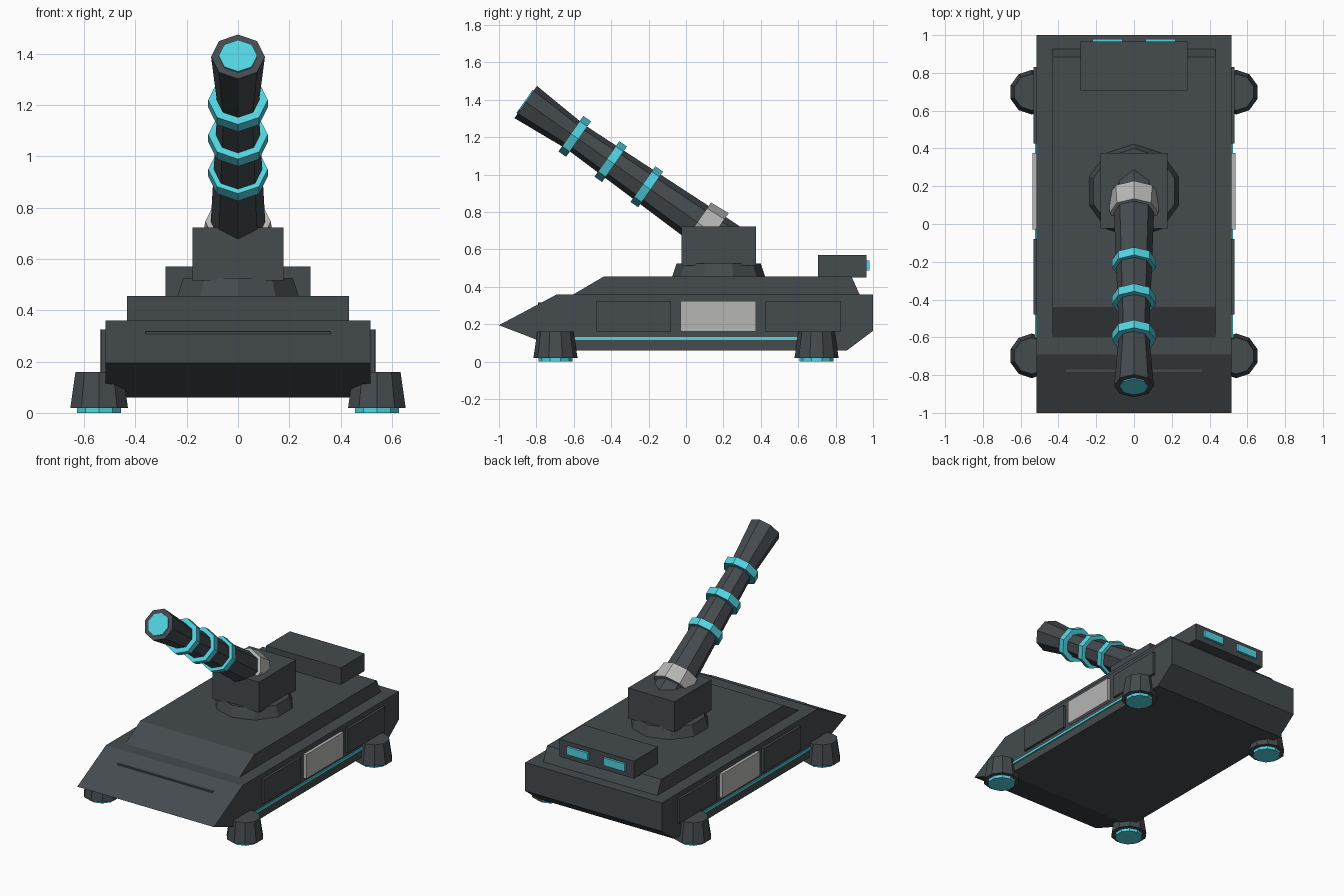
import bpy
import math
from mathutils import Vector, Matrix

if "Cube" in bpy.data.objects:
    bpy.data.objects.remove(bpy.data.objects["Cube"])


def material(name, rgb):
    m = bpy.data.materials.new(name)
    m.diffuse_color = (*rgb, 1)
    m.use_nodes = True
    m.node_tree.nodes["Principled BSDF"].inputs["Base Color"].default_value = m.diffuse_color
    return m


DARK = material("dark steel", (0.058, 0.069, 0.077))
CYAN = material("cyan glow", (0.085, 0.66, 0.76))
GREY = material("light grey", (0.47, 0.465, 0.46))


def add(name, verts, faces, mat):
    me = bpy.data.meshes.new(name)
    me.from_pydata(verts, [], faces)
    me.materials.append(mat)
    ob = bpy.data.objects.new(name, me)
    bpy.context.collection.objects.link(ob)
    return ob


def extrude_x(name, profile, half_width, mat, x=0):
    """Extrude a (y, z) outline, given counter-clockwise seen from +x."""
    n = len(profile)
    verts = [(x + s * half_width, y, z) for s in (-1, 1) for y, z in profile]
    faces = [tuple(reversed(range(n))), tuple(range(n, 2 * n))]
    faces += [(i, (i + 1) % n, n + (i + 1) % n, n + i) for i in range(n)]
    return add(name, verts, faces, mat)


def box(name, x0, x1, y0, y1, z0, z1, mat):
    return extrude_x(name, [(y0, z0), (y1, z0), (y1, z1), (y0, z1)],
                     (x1 - x0) / 2, mat, (x0 + x1) / 2)


def turned(name, sides, profile, mat, matrix):
    """Faceted solid of revolution from (radius, height) pairs, one corner on local +y."""
    verts, faces = [], []
    for r, h in profile:
        for i in range(sides):
            a = math.pi / 2 + 2 * math.pi * i / sides
            verts.append(matrix @ Vector((r * math.cos(a), r * math.sin(a), h)))
    for k in range(len(profile) - 1):
        for i in range(sides):
            j = (i + 1) % sides
            faces.append((k * sides + i, k * sides + j, (k + 1) * sides + j, (k + 1) * sides + i))
    faces.append(tuple(reversed(range(sides))))
    faces.append(tuple(range((len(profile) - 1) * sides, len(profile) * sides)))
    return add(name, verts, faces, mat)


# Wedge-nosed hull and raised deck
extrude_x("hull", [(-1, 0.195), (-0.65, 0.06), (0.86, 0.06), (1, 0.165),
                   (1, 0.36), (-0.69, 0.36)], 0.517, DARK)
extrude_x("upper_deck", [(-0.61, 0.355), (0.93, 0.355), (0.885, 0.455), (-0.44, 0.455)],
          0.432, DARK)
box("nose_strip", -0.36, 0.36, -0.79, -0.74, 0.298, 0.317, DARK)

# Rear engine box with two lights
box("engine_box", -0.283, 0.283, 0.707, 0.965, 0.45, 0.57, DARK)
for s in (-1, 1):
    box("rear_light", s * 0.14 - 0.08, s * 0.14 + 0.08, 0.96, 0.98, 0.487, 0.54, CYAN)

# Side panels, glowing stripes and hover pods
for s in (-1, 1):
    def side_plate(name, out, y0, y1, z0, z1, mat):
        box(name, min(s * 0.5, s * out), max(s * 0.5, s * out), y0, y1, z0, z1, mat)

    side_plate("front_side_panel", 0.533, -0.48, -0.08, 0.16, 0.325, DARK)
    side_plate("middle_side_panel", 0.538, -0.03, 0.375, 0.16, 0.325, GREY)
    side_plate("rear_side_panel", 0.533, 0.425, 0.83, 0.16, 0.325, DARK)
    side_plate("side_stripe", 0.525, -0.62, 0.62, 0.115, 0.133, CYAN)
    for t in (-1, 1):
        place = Matrix.Translation((s * 0.541, t * 0.698, 0))
        turned("hover_pod", 10, [(0.118, 0.02), (0.097, 0.16)], DARK, place)
        turned("pod_glow", 10, [(0.09, 0), (0.09, 0.03)], CYAN, place)

# Turret ring and block
turned("turret_ring", 10, [(0.25, 0.45), (0.225, 0.525)], DARK, Matrix.Translation((0, 0.175, 0)))
box("turret_block", -0.177, 0.177, -0.025, 0.375, 0.515, 0.723, DARK)

# Barrel, measured backwards from the muzzle along the tilted axis
tilt = math.radians(35)
back = Vector((0, math.cos(tilt), -math.sin(tilt)))
up = Vector((0, math.sin(tilt), math.cos(tilt)))
side = up.cross(back)
aim = Matrix.Translation((0, -0.857, 1.388)) @ Matrix((side, up, back)).transposed().to_4x4()
turned("barrel", 8, [(0.105, 0), (0.08, 0.33), (0.112, 1.30), (0.112, 1.38)], DARK, aim)
turned("muzzle_glow", 8, [(0.075, -0.007), (0.075, 0.02)], CYAN, aim)
for d in (0.32, 0.555, 0.79):
    turned("barrel_ring", 8, [(0.116, d - 0.025), (0.116, d + 0.025)], CYAN, aim)
turned("barrel_collar", 8, [(0.128, 1.12), (0.136, 1.23)], GREY, aim)
